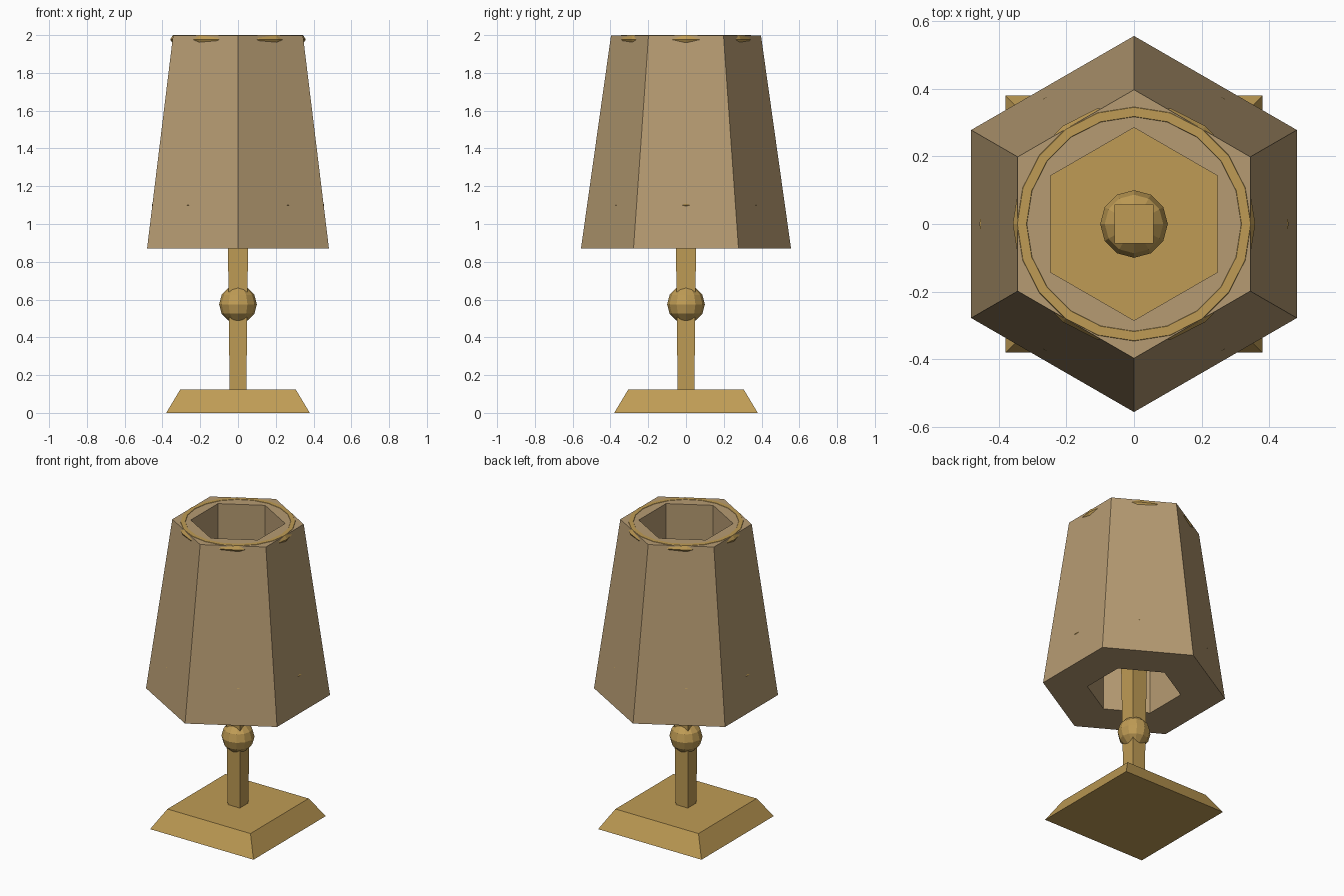
import bpy, math

if "Cube" in bpy.data.objects:
    bpy.data.objects.remove(bpy.data.objects["Cube"])


def material(name, rgb):
    m = bpy.data.materials.new(name)
    m.diffuse_color = (*rgb, 1)
    m.use_nodes = True
    m.node_tree.nodes["Principled BSDF"].inputs["Base Color"].default_value = m.diffuse_color
    return m


GOLD = material("brass", (0.52, 0.33, 0.09))
TAN = material("shade_fabric", (0.47, 0.33, 0.17))


def finish(name, mat):
    o = bpy.context.object
    o.name = name
    o.data.materials.append(mat)
    return o


def square_post(name, half_bottom, half_top, z0, z1):
    """Square tapered block with sides facing x and y."""
    bpy.ops.mesh.primitive_cone_add(
        vertices=4, radius1=half_bottom * math.sqrt(2), radius2=half_top * math.sqrt(2),
        depth=z1 - z0, location=(0, 0, (z0 + z1) / 2), rotation=(0, 0, math.pi / 4))
    finish(name, GOLD)


def revolve_closed(name, profile, sides, start, mat):
    """Sweep a closed (radius, z) profile around z."""
    n = len(profile)
    verts = []
    for i in range(sides):
        a = start + 2 * math.pi * i / sides
        verts += [(r * math.cos(a), r * math.sin(a), z) for r, z in profile]
    faces = []
    for i in range(sides):
        j = (i + 1) % sides
        for k in range(n):
            l = (k + 1) % n
            faces.append((i * n + k, j * n + k, j * n + l, i * n + l))
    me = bpy.data.meshes.new(name)
    me.from_pydata(verts, [], faces)
    o = bpy.data.objects.new(name, me)
    bpy.context.collection.objects.link(o)
    me.materials.append(mat)


def ring(name, major, minor, z):
    """Low-poly ring with a hexagonal section, flat on top."""
    section = [(major + minor * math.cos(k * math.pi / 3),
                z + minor * math.sin(k * math.pi / 3)) for k in range(6)]
    revolve_closed(name, section, 20, 0, GOLD)


# Base and stem
square_post("base", 0.38, 0.305, 0, 0.125)
square_post("stem", 0.044, 0.057, 0.11, 1.2)

# Faceted knob on the stem
bpy.ops.mesh.primitive_uv_sphere_add(segments=12, ring_count=6, radius=0.1,
                                     location=(0, 0, 0.575))
finish("knob", GOLD)

# Hexagonal shade: tapered outside, straight bore
revolve_closed("shade", [(0.285, 0.87), (0.556, 0.87), (0.397, 1.998), (0.285, 1.998)],
               6, math.pi / 2, TAN)

# Rings set into the shade wall
ring("top_ring", 0.3315, 0.027, 1.9766)
ring("lower_ring", 0.43, 0.027, 1.1)
